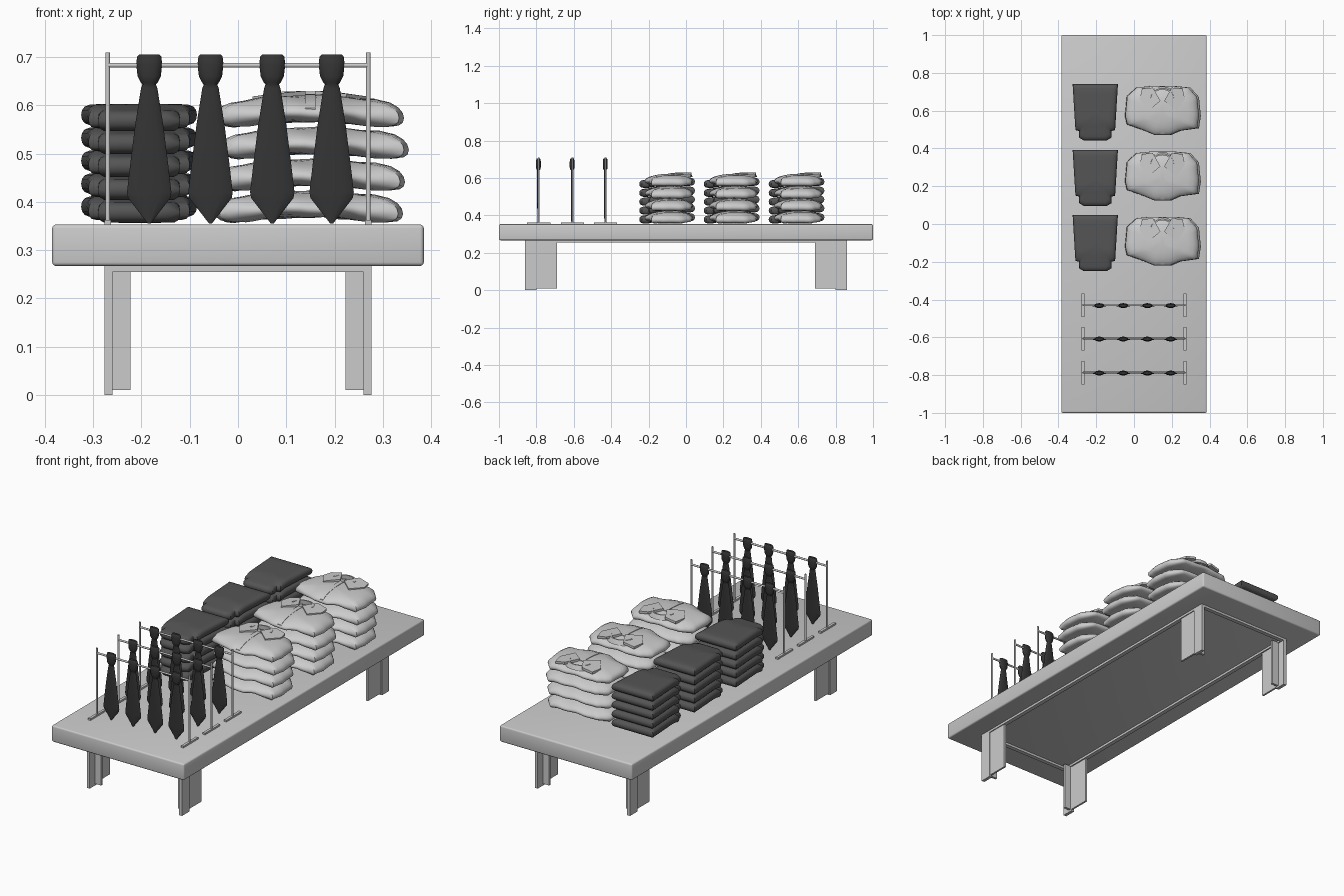
import bpy, bmesh, math
from mathutils import Vector

if "Cube" in bpy.data.objects:
    bpy.data.objects.remove(bpy.data.objects["Cube"])

def material(name, v):
    m = bpy.data.materials.new(name)
    m.diffuse_color = (v, v, v, 1)
    m.use_nodes = True
    m.node_tree.nodes["Principled BSDF"].inputs["Base Color"].default_value = m.diffuse_color
    return m

DARK = material("charcoal_cloth", 0.09)
BLACK = material("black_cloth", 0.035)

def finish(name, bm, mat=None, smooth=None):
    bmesh.ops.recalc_face_normals(bm, faces=bm.faces[:])
    me = bpy.data.meshes.new(name)
    bm.to_mesh(me)
    bm.free()
    ob = bpy.data.objects.new(name, me)
    bpy.context.collection.objects.link(ob)
    if mat:
        me.materials.append(mat)
    if smooth:
        bpy.ops.object.select_all(action='DESELECT')
        ob.select_set(True)
        bpy.context.view_layer.objects.active = ob
        bpy.ops.object.shade_smooth_by_angle(angle=math.radians(smooth))
    return ob

def add_box(bm, x0, x1, y0, y1, z0, z1):
    vs = bmesh.ops.create_cube(bm, size=1)["verts"]
    for v in vs:
        v.co = Vector((x0 + (v.co.x + .5) * (x1 - x0), y0 + (v.co.y + .5) * (y1 - y0),
                       z0 + (v.co.z + .5) * (z1 - z0)))

def bridge(bm, a, b):
    n = len(a)
    for i in range(n):
        bm.faces.new((a[i], a[(i + 1) % n], b[(i + 1) % n], b[i]))

def add_rod(bm, a, b, r, sides=10):
    a, b = Vector(a), Vector(b)
    d = (b - a).normalized()
    u = d.orthogonal().normalized()
    w = d.cross(u)
    rings = [[bm.verts.new(p + r * (u * math.cos(k * math.tau / sides) + w * math.sin(k * math.tau / sides)))
              for k in range(sides)] for p in (a, b)]
    bridge(bm, *rings)
    for ring in rings:
        bm.faces.new(ring)

def subdivide(outline, step=.02):
    pts = []
    for i, p in enumerate(outline):
        a, b = Vector(p), Vector(outline[(i + 1) % len(outline)])
        n = max(1, round((b - a).length / step))
        pts += [a.lerp(b, k / n) for k in range(n)]
    return pts

def add_pillow(bm, outline, centre, half, power, bend):
    """Folded cloth: concentric rings of an outline swelling above and below."""
    cx, cy, cz = centre
    def ring(t, sign):
        return [bm.verts.new((cx + p.x * t, cy + p.y * t, max(.353, cz + bend(p.x * t, p.y * t)
                + sign * half * math.sqrt(max(0, 1 - t ** power(p)))))) for p in outline]
    rim = ring(1, 1)
    for sign in (1, -1):
        prev = rim
        for t in (.985, .94, .85, .7, .5, .25):
            cur = ring(t, sign)
            bridge(bm, prev, cur)
            prev = cur
        c = bm.verts.new((cx, cy, max(.353, cz + sign * half)))
        for i in range(len(prev)):
            bm.faces.new((prev[i], prev[(i + 1) % len(prev)], c))

# Table top with softened edges
bm = bmesh.new()
add_box(bm, -.385, .385, -1, 1, .267, .353)
bmesh.ops.bevel(bm, geom=bm.edges[:], offset=.008, segments=3, profile=.5, affect='EDGES')
finish("table_top", bm, smooth=40)

# Apron ring under the top
bm = bmesh.new()
for s in (-1, 1):
    add_box(bm, *sorted((s * .277, s * .255)), -.86, .86, .255, .268)
    add_box(bm, -.255, .255, *sorted((s * .86, s * .838)), .255, .268)
finish("apron", bm)

# Angle-plate legs
for sx in (-1, 1):
    for sy in (-1, 1):
        bm = bmesh.new()
        X = lambda a, b: sorted((sx * a, sx * b))
        Y = lambda a, b: sorted((sy * a, sy * b))
        add_box(bm, *X(.26, .277), *Y(.80, .86), 0, .26)
        add_box(bm, *X(.262, .272), *Y(.69, .80), .01, .26)
        add_box(bm, *X(.223, .262), *Y(.805, .818), .01, .26)
        finish("leg", bm)

# Tie racks: posts, feet and rail
# Tie sections: height, half width, half depth
TIE = [(.705, .021, .007), (.701, .025, .011), (.685, .027, .013), (.66, .024, .013), (.648, .018, .011),
       (.643, .014, .007), (.635, .017, .007), (.56, .029, .007), (.48, .039, .007), (.42, .046, .006),
       (.408, .044, .006), (.355, .003, .004)]
for y in (-.787, -.607, -.43):
    bm = bmesh.new()
    for x in (-.27, .27):
        add_rod(bm, (x, y, .355), (x, y, .709), .005)
        add_box(bm, x - .007, x + .007, y - .062, y + .062, .353, .362)
    add_rod(bm, (-.27, y, .683), (.27, y, .683), .005)
    finish("tie_rack", bm, smooth=40)
    for x in (-.184, -.057, .071, .194):
        bm = bmesh.new()
        prev = None
        for z, w, d in TIE:
            cur = [bm.verts.new((x + w * math.cos(k * math.tau / 12), y - .002 + d * math.sin(k * math.tau / 12), z))
                   for k in range(12)]
            if prev:
                bridge(bm, prev, cur)
            else:
                bm.faces.new(cur)
            prev = cur
        bm.faces.new(prev)
        finish("tie", bm, BLACK, 40)

# Folded garment outlines, relative to the stack centre
TROUSERS = subdivide([(-.12, .148), (.12, .148), (.106, -.08), (.105, -.095), (.085, -.1), (.085, -.135), (.06, -.15),
                      (-.06, -.15), (-.085, -.135), (-.085, -.1), (-.105, -.095), (-.106, -.08)])
SHIRT = subdivide([(-.185, .075), (-.135, .12), (-.06, .128), (.06, .128), (.14, .12), (.185, .07), (.195, -.03),
                   (.185, -.095), (.09, -.108), (.04, -.13), (-.04, -.13), (-.1, -.105), (-.185, -.075), (-.195, -.03)])
COLLAR = [(-.107, .115, .022), (-.12, .06, .024), (-.075, -.005, .03), (-.01, .05, .036), (-.05, .12, .034)]

def trouser_bend(x, y):
    return -.012 * min(1, max(0, (-y - .05) / .06))

def shirt_bend(x, y):
    return -.5 * x * x - .6 * y * y + .002 * math.sin(55 * x + 20 * y)

def trouser_power(p):
    return 14

def shirt_power(p):
    return 3 + 7 * abs(p.x / .19) ** 4      # blunt sleeve sides, thin front and back

for yc in (-.1, .245, .592):
    # Stack of five folded trousers
    for i in range(5):
        bm = bmesh.new()
        add_pillow(bm, TROUSERS, (-.205, yc, .39 + .0475 * i), .0225, trouser_power, trouser_bend)
        finish("folded_trousers", bm, DARK, 50)
    # Stack of four folded shirts
    for i, dx in enumerate((-.008, -.004, .004, -.006)):
        bm = bmesh.new()
        add_pillow(bm, SHIRT, (.155 + dx, yc + .01, .396 + .066 * i), .027, shirt_power, shirt_bend)
        finish("folded_shirt", bm, smooth=50)
    # Collar flaps, back collar band and button placket on the top shirt
    cx, cy, cz = .15, yc + .01, .594
    for s in (-1, 1):
        bm = bmesh.new()
        rings = [[bm.verts.new((cx - s * a, cy + b, cz + c + dz)) for a, b, c in COLLAR] for dz in (-.012, 0)]
        bridge(bm, *rings)
        for r in rings:
            bm.faces.new(r)
        finish("collar_flap", bm)
    bm = bmesh.new()
    rows = []
    for k in range(13):
        a = math.pi * k / 12
        rows.append([bm.verts.new((cx + r * math.cos(a), cy + .065 + .85 * r * math.sin(a), cz + z))
                     for r, z in ((.072, .01), (.06, .034), (.052, .034), (.055, .01))])
    for a, b in zip(rows, rows[1:]):
        bridge(bm, a, b)
    bm.faces.new(rows[0])
    bm.faces.new(rows[-1])
    finish("collar_band", bm, smooth=40)
    bm = bmesh.new()
    prev = None
    for k in range(12):
        y = .05 - .175 * k / 11
        z = cz + .027 * math.sqrt(1 - abs(y / .13) ** 3) + shirt_bend(0, y)
        cur = [bm.verts.new((cx + x, cy + y, z + h)) for x, h in ((-.011, -.003), (-.011, .002), (.011, .002), (.011, -.003))]
        if prev:
            bridge(bm, prev, cur)
        else:
            bm.faces.new(cur)
        prev = cur
    bm.faces.new(prev)
    finish("placket", bm, smooth=40)
